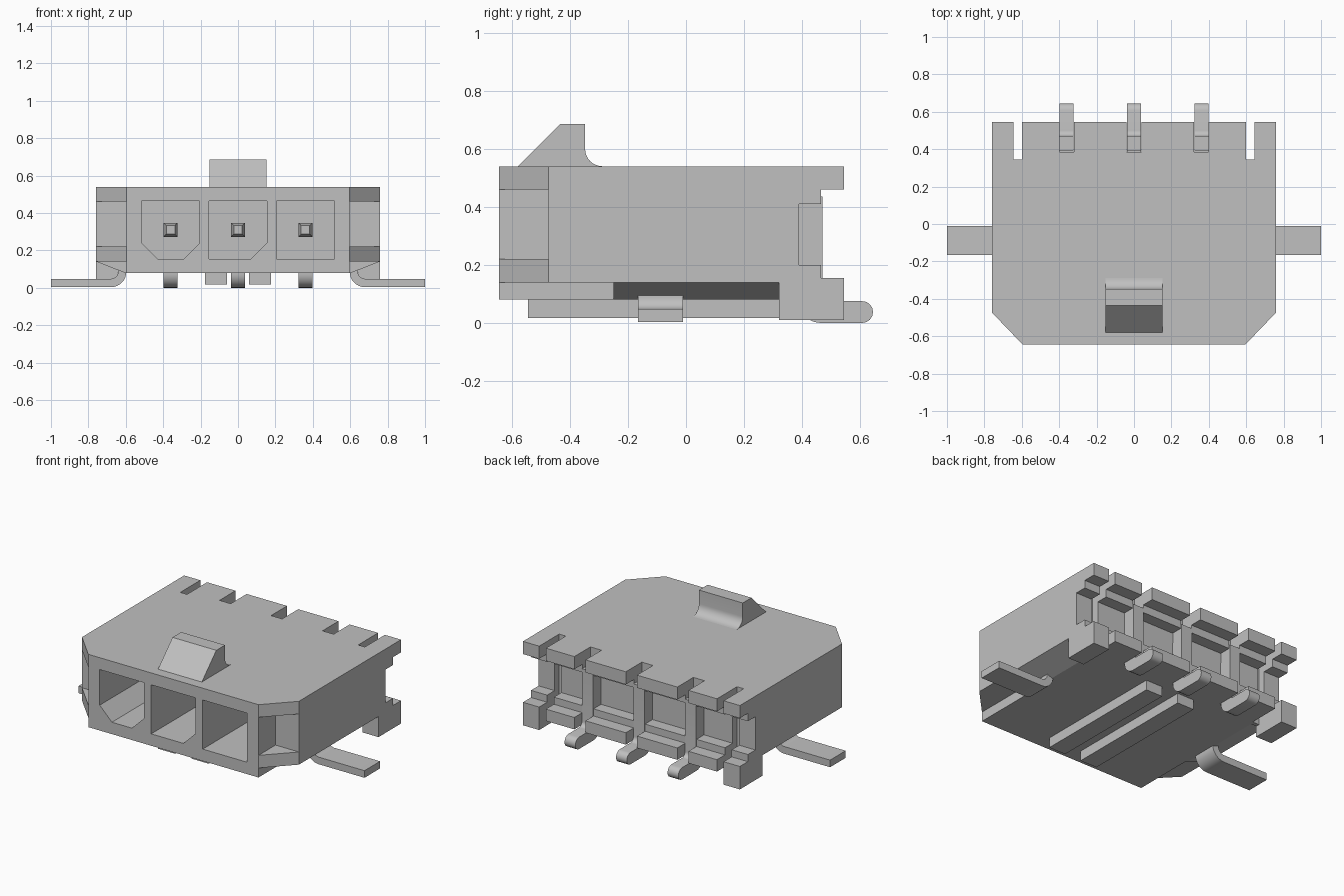
import bpy, bmesh, math
from mathutils import Vector

cube = bpy.data.objects.get("Cube")
if cube:
    bpy.data.objects.remove(cube, do_unlink=True)

grey = bpy.data.materials.new("plain_grey")
grey.use_nodes = True
GREY = (0.53, 0.53, 0.53, 1)
grey.diffuse_color = GREY
grey.node_tree.nodes["Principled BSDF"].inputs["Base Color"].default_value = GREY


def prism(name, axis, pts, a, b):
    """Extrude a 2D outline along an axis from a to b."""
    place = {"x": lambda p, t: (t, p[0], p[1]),
             "y": lambda p, t: (p[0], t, p[1]),
             "z": lambda p, t: (p[0], p[1], t)}[axis]
    bm = bmesh.new()
    face = bm.faces.new([bm.verts.new(place(p, a)) for p in pts])
    ext = bmesh.ops.extrude_face_region(bm, geom=[face])
    move = Vector(place((0, 0), b - a))
    bmesh.ops.translate(bm, vec=move,
                        verts=[g for g in ext["geom"] if isinstance(g, bmesh.types.BMVert)])
    bmesh.ops.recalc_face_normals(bm, faces=bm.faces)
    mesh = bpy.data.meshes.new(name)
    bm.to_mesh(mesh)
    bm.free()
    mesh.materials.append(grey)
    ob = bpy.data.objects.new(name, mesh)
    bpy.context.collection.objects.link(ob)
    return ob


def box(name, x0, x1, y0, y1, z0, z1):
    return prism(name, "z", [(x0, y0), (x1, y0), (x1, y1), (x0, y1)], z0, z1)


def arc(cx, cy, r, a0, a1, n=8):
    angles = [math.radians(a0 + (a1 - a0) * i / n) for i in range(n + 1)]
    return [(cx + r * math.cos(t), cy + r * math.sin(t)) for t in angles]


def activate(ob):
    bpy.ops.object.select_all(action="DESELECT")
    ob.select_set(True)
    bpy.context.view_layer.objects.active = ob


def smooth(ob):
    activate(ob)
    bpy.ops.object.shade_smooth_by_angle(angle=math.radians(30))


def cut(target, cutter):
    cutter.hide_render = True
    mod = target.modifiers.new("cut", "BOOLEAN")
    mod.operation, mod.solver, mod.object = "DIFFERENCE", "EXACT", cutter
    activate(target)
    bpy.ops.object.modifier_apply(modifier=mod.name)
    bpy.data.objects.remove(cutter, do_unlink=True)


PITCH = 0.36

# Housing with stepped back
housing = prism("housing", "x", [
    (-0.645, 0.08), (0.545, 0.08), (0.545, 0.155), (0.465, 0.155), (0.465, 0.20),
    (0.39, 0.20), (0.39, 0.41), (0.465, 0.41), (0.465, 0.46), (0.545, 0.46),
    (0.545, 0.54), (-0.645, 0.54)], -0.758, 0.758)

for s in (-1, 1):
    # Front corner chamfer, corner pocket and lower step
    cut(housing, prism("cutter", "z", [(s * 0.595, -0.645), (s * 0.758, -0.475),
                                       (s * 0.9, -0.475), (s * 0.9, -0.8),
                                       (s * 0.595, -0.8)], 0, 0.7))
    x0, x1 = sorted((s * 0.595, s * 0.9))
    cut(housing, box("cutter", x0, x1, -0.8, -0.475, 0.22, 0.46))
    cut(housing, box("cutter", x0, x1, -0.8, -0.25, 0.0, 0.14))
    # Sloped lower edge
    cut(housing, prism("cutter", "y", [(s * 0.605, 0.08), (s * 0.758, 0.14), (s * 0.9, 0.14),
                                       (s * 0.9, 0.0), (s * 0.605, 0.0)], -0.26, 0.32))
    # Outer rear slots
    x0, x1 = sorted((s * 0.598, s * 0.645))
    cut(housing, box("cutter", x0, x1, 0.345, 0.7, 0.0, 0.7))

# Three front cavities, keyed by bottom corner chamfers, and rear pin slots
c = 0.085
for i, (left, right) in zip((-1, 0, 1), ((c, c), (0, c), (0, 0))):
    x = i * PITCH
    outline = [(x + 0.155, 0.465), (x - 0.155, 0.465)]
    outline += [(x - 0.155, 0.155 + left), (x - 0.155 + left, 0.155)] if left else [(x - 0.155, 0.155)]
    outline += [(x + 0.155 - right, 0.155), (x + 0.155, 0.155 + right)] if right else [(x + 0.155, 0.155)]
    cut(housing, prism("cutter", "y", outline, -0.8, 0.2))
    cut(housing, box("cutter", x - 0.039, x + 0.039, 0.385, 0.7, 0.0, 0.7))

# Rear feet
for s, side in ((-1, "right"), (1, "left")):
    x0, x1 = sorted((s * 0.645, s * 0.758))
    box("rear_foot_" + side, x0, x1, 0.32, 0.545, 0.01, 0.155)

# Underside ribs
for s, side in ((-1, "right"), (1, "left")):
    x0, x1 = sorted((s * 0.058, s * 0.176))
    box("bottom_rib_" + side, x0, x1, -0.545, 0.32, 0.017, 0.085)

# Latch ramp on the top
smooth(prism("latch_ramp", "x",
             [(-0.58, 0.535), (-0.58, 0.54), (-0.435, 0.685), (-0.348, 0.685)]
             + arc(-0.288, 0.60, 0.06, 180, 270) + [(-0.288, 0.535)], -0.153, 0.153))

# Contact pins: bent tail plus straight pin with a tapered tip
tail = ([(0.47, 0.435), (0.39, 0.435)] + arc(0.465, 0.075, 0.075, 180, 270)
        + arc(0.6075, 0.0375, 0.0375, -90, 90) + arc(0.50, 0.105, 0.03, 270, 180))
for i in (-1, 0, 1):
    x = i * PITCH
    smooth(prism(f"pin_tail_{i + 2}", "x", tail, x - 0.0375, x + 0.0375))
    pin = box(f"pin_{i + 2}", x - 0.0375, x + 0.0375, -0.25, 0.40, 0.2725, 0.3475)
    bm = bmesh.new()
    bm.from_mesh(pin.data)
    front = min(bm.faces, key=lambda f: f.calc_center_median().y)
    tip = bmesh.ops.extrude_discrete_faces(bm, faces=[front])["faces"][0]
    base = [v for v in bm.verts if v.co.y < -0.2 and v not in tip.verts]
    for v in tip.verts:
        v.co = Vector((x + (v.co.x - x) * 0.6, -0.31, 0.31 + (v.co.z - 0.31) * 0.6))
    bmesh.ops.recalc_face_normals(bm, faces=bm.faces)
    bm.to_mesh(pin.data)
    bm.free()

# Bent solder tabs on the sides
tab = ([(1.0, 0.003), (1.0, 0.048)] + arc(0.68, 0.088, 0.04, 270, 180)
       + [(0.64, 0.2), (0.597, 0.2)] + arc(0.68, 0.086, 0.083, 180, 270))
for s, side in ((-1, "right"), (1, "left")):
    smooth(prism("solder_tab_" + side, "y", [(s * x, z) for x, z in tab], -0.165, -0.01))
